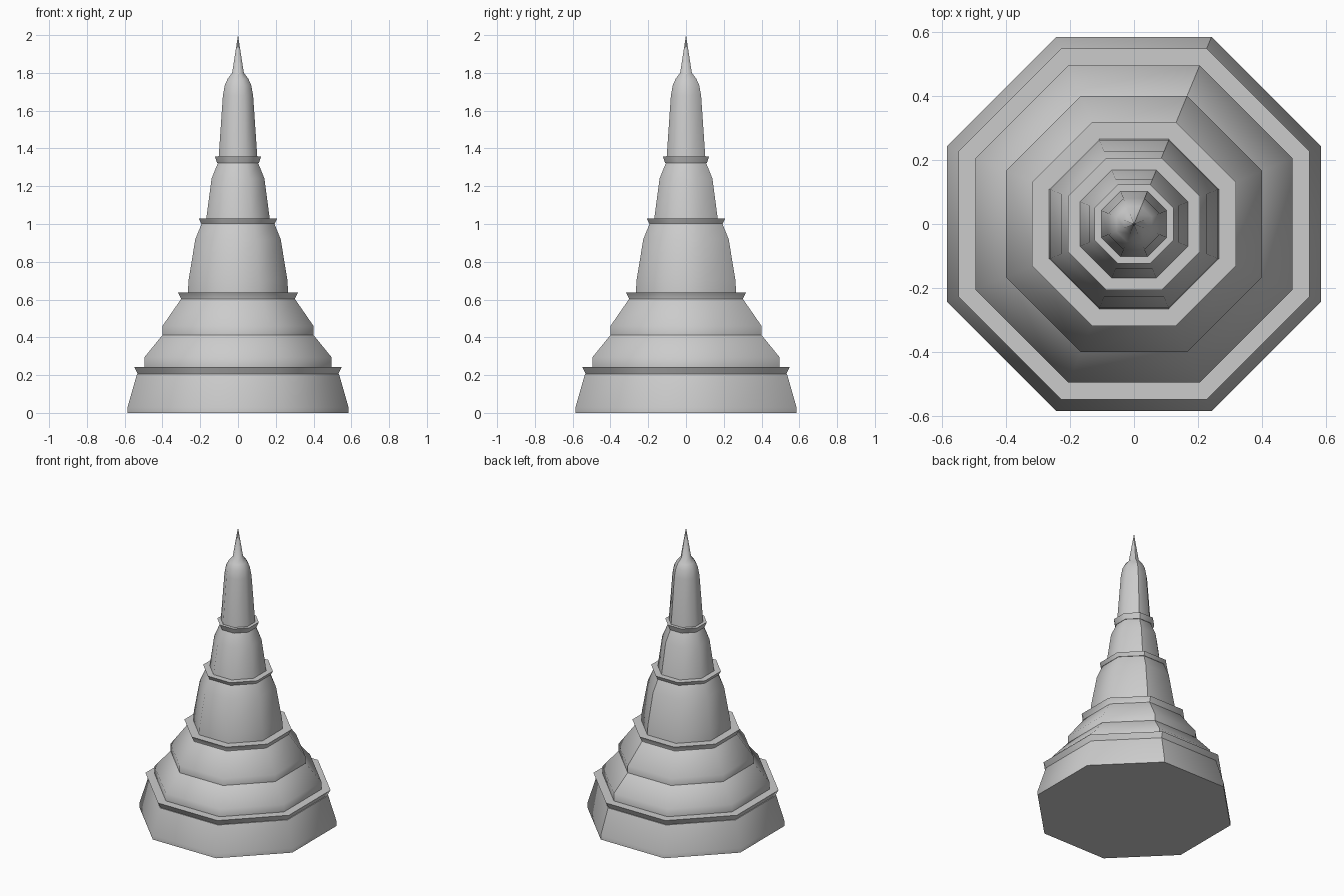
import bpy, math

if "Cube" in bpy.data.objects:
    bpy.data.objects.remove(bpy.data.objects["Cube"])

SIDES = 8


def lathe(name, profile, cap_bottom=False):
    """Eight-sided turned part; profile holds (flat-side distance, height)."""
    verts, faces = [], []
    n = len(profile)
    # the first and last columns stay separate, leaving a shading seam
    for i in range(SIDES + 1):
        a = math.radians(67.5) + i * math.tau / SIDES
        for r, z in profile:
            c = r / math.cos(math.pi / SIDES)
            verts.append((c * math.cos(a), c * math.sin(a), z))
    for i in range(SIDES):
        for j in range(n - 1):
            a, b = i * n + j, (i + 1) * n + j
            if profile[j + 1][0] == 0:
                faces.append((a, b, a + 1))
            else:
                faces.append((a, b, b + 1, a + 1))
    if cap_bottom:
        faces.append(tuple(i * n for i in reversed(range(SIDES))))
    mesh = bpy.data.meshes.new(name)
    mesh.from_pydata(verts, [], faces)
    mesh.update()
    obj = bpy.data.objects.new(name, mesh)
    bpy.context.collection.objects.link(obj)
    bpy.ops.object.select_all(action='DESELECT')
    obj.select_set(True)
    bpy.context.view_layer.objects.active = obj
    bpy.ops.object.shade_smooth_by_angle(angle=math.radians(46))
    return obj


# plinth and its flared rim
lathe("plinth", [(0.585, 0), (0.585, 0.03), (0.535, 0.205)], cap_bottom=True)
lathe("plinth_rim", [(0.535, 0.205), (0.53, 0.205), (0.549, 0.243), (0.495, 0.243)])

# two sloping roof tiers
lathe("lower_roof", [(0.495, 0.243), (0.495, 0.295), (0.40, 0.412)])
lathe("upper_roof", [(0.40, 0.412), (0.40, 0.46), (0.302, 0.602)])
lathe("roof_rim", [(0.302, 0.602), (0.302, 0.605), (0.318, 0.637), (0.265, 0.637)])

# tower stages, each ending in a rim
lathe("lower_tower", [(0.265, 0.637), (0.262, 0.70), (0.226, 0.92), (0.192, 1.003)])
lathe("lower_tower_rim", [(0.192, 1.003), (0.195, 1.003), (0.207, 1.028), (0.168, 1.028)])
lathe("upper_tower", [(0.168, 1.028), (0.14, 1.24), (0.107, 1.322)])
lathe("upper_tower_rim", [(0.107, 1.322), (0.11, 1.322), (0.123, 1.358), (0.102, 1.358)])

# turret with rounded shoulder and needle point
lathe("spire", [(0.102, 1.358), (0.08, 1.68), (0.07, 1.735), (0.055, 1.768),
                (0.031, 1.80), (0, 2.0)])
